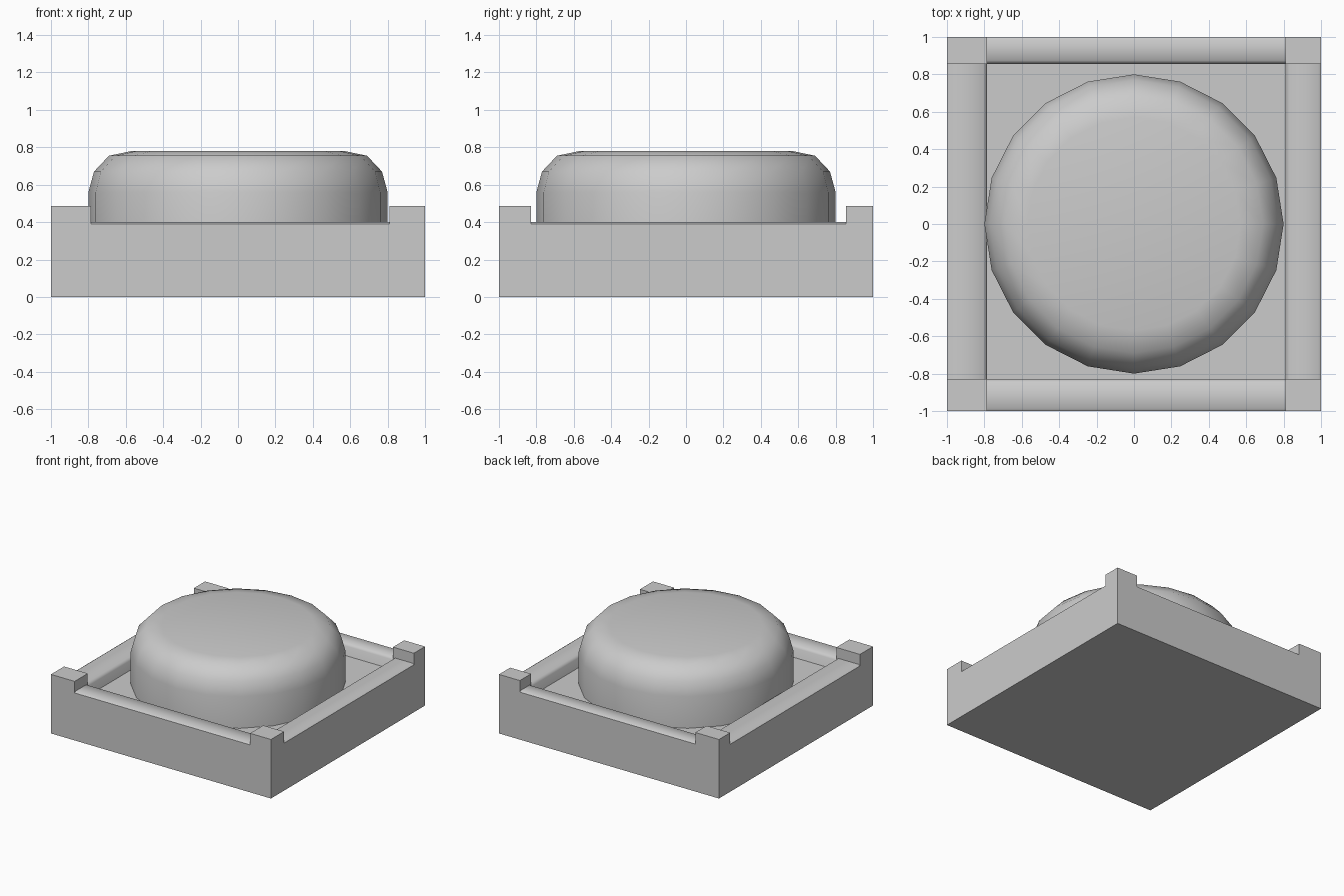
import bpy, bmesh
from math import radians, sin, cos, tau

if "Cube" in bpy.data.objects:
    bpy.data.objects.remove(bpy.data.objects["Cube"])


def finish(name, bm, smooth=None):
    bmesh.ops.recalc_face_normals(bm, faces=bm.faces)
    me = bpy.data.meshes.new(name)
    bm.to_mesh(me)
    bm.free()
    ob = bpy.data.objects.new(name, me)
    bpy.context.collection.objects.link(ob)
    if smooth:
        bpy.ops.object.select_all(action='DESELECT')
        ob.select_set(True)
        bpy.context.view_layer.objects.active = ob
        bpy.ops.object.shade_smooth_by_angle(angle=radians(smooth))
    return ob


def box(name, x0, x1, y0, y1, z0, z1):
    bm = bmesh.new()
    bmesh.ops.create_cube(bm, size=1)
    for v in bm.verts:
        v.co = ((x0, x1)[v.co.x > 0], (y0, y1)[v.co.y > 0], (z0, z1)[v.co.z > 0])
    return finish(name, bm)


def rail(name, along, lo, hi, outer, inner, top=0.40):
    """Wall extruded along an axis, chamfered on its two top edges."""
    s = 1 if inner > outer else -1
    profile = [(outer, 0), (outer, top - 0.01), (outer + s * 0.015, top),
               (inner - s * 0.02, top), (inner, top - 0.02), (inner, 0)]
    bm = bmesh.new()
    rings = [[bm.verts.new((t, p, z) if along == 'x' else (p, t, z))
              for p, z in profile] for t in (lo, hi)]
    n = len(profile)
    for i in range(n):
        j = (i + 1) % n
        bm.faces.new((rings[0][i], rings[0][j], rings[1][j], rings[1][i]))
    for r in rings:
        bm.faces.new(r)
    return finish(name, bm, 50)


# Inner edges of the tray walls
L, R, F, B = -0.785, 0.81, -0.83, 0.855
FLOOR = 0.30

# Tray floor and four walls
box("tray_floor", L, R, F, B, 0, FLOOR)
rail("front_wall", 'x', L, R, -1, F)
rail("back_wall", 'x', L, R, 1, B)
rail("left_wall", 'y', F, B, -1, L)
rail("right_wall", 'y', F, B, 1, R)

# Raised corner posts
for xn, x0, x1 in (("left", -1, L), ("right", R, 1)):
    for yn, y0, y1 in (("front", -1, F), ("back", B, 1)):
        box(f"{yn}_{xn}_post", x0, x1, y0, y1, 0, 0.485)

# Rounded push button: 20-sided lathe with a softened top edge
profile = [(0.80, FLOOR - 0.05), (0.80, 0.56), (0.77, 0.67), (0.69, 0.755), (0.57, 0.78)]
SIDES = 20
bm = bmesh.new()
rings = [[bm.verts.new((r * cos(tau * i / SIDES), r * sin(tau * i / SIDES), z))
          for i in range(SIDES)] for r, z in profile]
for a, b in zip(rings, rings[1:]):
    for i in range(SIDES):
        j = (i + 1) % SIDES
        bm.faces.new((a[i], a[j], b[j], b[i]))
bm.faces.new(rings[0])
bm.faces.new(rings[-1])
finish("button", bm, 50)
